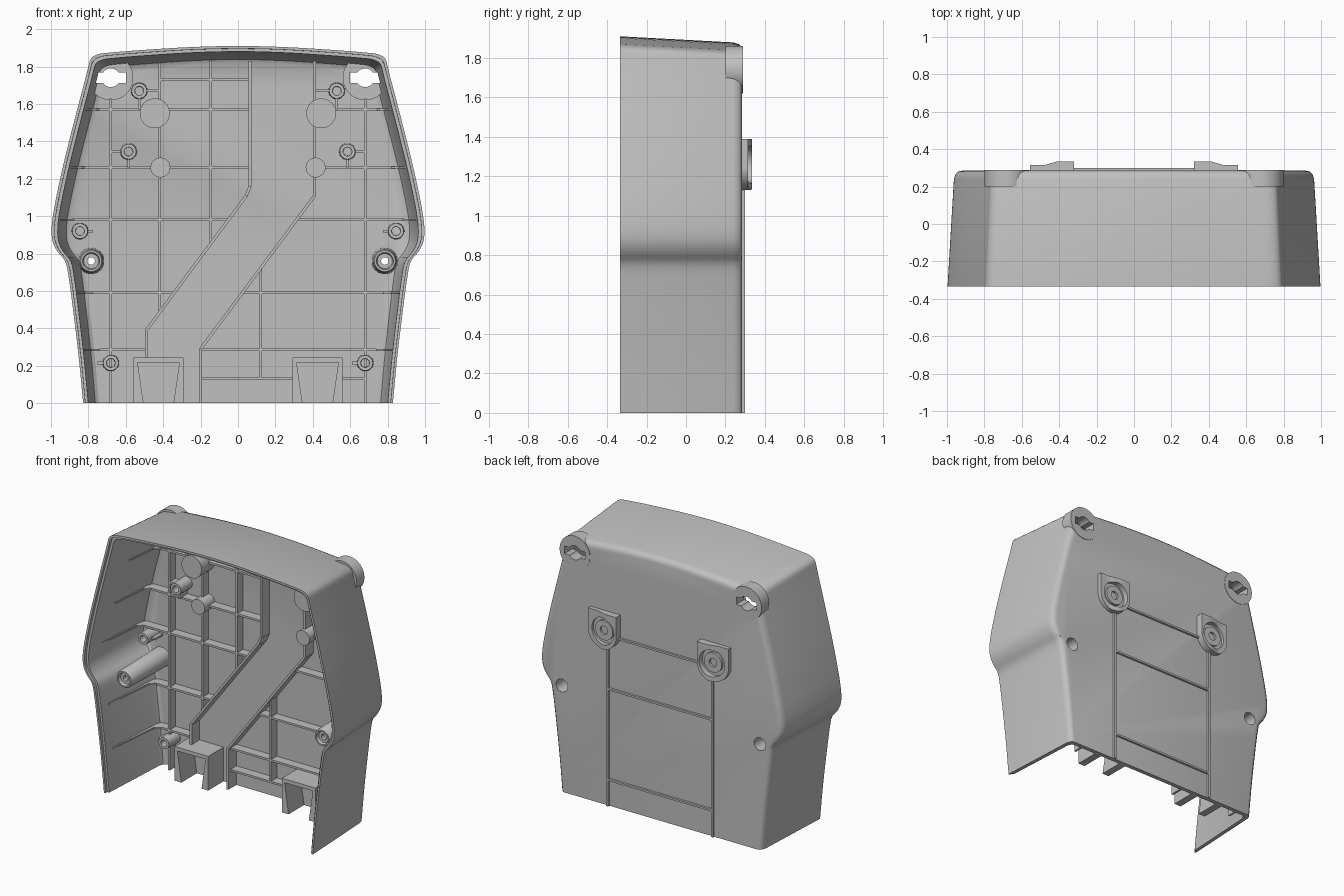
import bpy, bmesh, math
from mathutils import Vector

if "Cube" in bpy.data.objects:
    bpy.data.objects.remove(bpy.data.objects["Cube"])

grey = bpy.data.materials.new("housing grey")
grey.diffuse_color = (0.53, 0.53, 0.53, 1)
grey.use_nodes = True
grey.node_tree.nodes["Principled BSDF"].inputs["Base Color"].default_value = grey.diffuse_color


def finish(name, bm):
    bmesh.ops.recalc_face_normals(bm, faces=bm.faces)
    me = bpy.data.meshes.new(name)
    bm.to_mesh(me)
    bm.free()
    me.materials.append(grey)
    ob = bpy.data.objects.new(name, me)
    bpy.context.collection.objects.link(ob)
    return ob


def prism(name, pts, a, b, axis="y"):
    """Extrude a polygon: xz points along y, or xy points along z."""
    bm = bmesh.new()
    put = (lambda p, t: (p[0], t, p[1])) if axis == "y" else (lambda p, t: (p[0], p[1], t))
    lo = [bm.verts.new(put(p, a)) for p in pts]
    hi = [bm.verts.new(put(p, b)) for p in pts]
    bm.faces.new(lo)
    bm.faces.new(hi)
    for i in range(len(pts)):
        j = (i + 1) % len(pts)
        bm.faces.new((lo[i], lo[j], hi[j], hi[i]))
    return finish(name, bm)


def circle(x, z, r, n=32, a0=0, a1=2 * math.pi):
    return [(x + r * math.cos(a0 + (a1 - a0) * i / n), z + r * math.sin(a0 + (a1 - a0) * i / n))
            for i in range(n)]


def lathe(name, x, z, prof, n=32):
    """Revolve a closed (radius, y) profile about a y-parallel axis."""
    bm = bmesh.new()
    rings = [[bm.verts.new((px, y, pz)) for px, pz in circle(x, z, r, n)] for r, y in prof]
    for k in range(len(prof)):
        a, b = rings[k], rings[(k + 1) % len(prof)]
        for i in range(n):
            j = (i + 1) % n
            bm.faces.new((a[i], a[j], b[j], b[i]))
    return finish(name, bm)


def boolean(ob, cutter, op="DIFFERENCE", keep=False):
    """Apply a boolean; a result that lost most of the part is rejected."""
    before = sum(p.area for p in ob.data.polygons)
    for solver in ("EXACT", "MANIFOLD", "FLOAT"):
        m = ob.modifiers.new("cut", "BOOLEAN")
        m.object, m.operation, m.solver = cutter, op, solver
        dg = bpy.context.evaluated_depsgraph_get()
        me = bpy.data.meshes.new_from_object(ob.evaluated_get(dg))
        ob.modifiers.clear()
        if sum(p.area for p in me.polygons) > 0.6 * before:
            ob.data = me
            break
    if not keep:
        bpy.data.objects.remove(cutter)


def rib(p, q, y0=0.19, t=0.014, name="rib"):
    a, b = Vector(p), Vector(q)
    d = (b - a).normalized()
    n = Vector((-d.y, d.x)) * t / 2
    return prism(name, [a + n, b + n, b - n, a - n], y0, 0.262)


# Half outline of the housing, from bottom right up to top centre
key = [(0.828, 0), (0.852, 0.25), (0.882, 0.5), (0.908, 0.69), (0.925, 0.76), (0.965, 0.81),
       (0.99, 0.86), (0.997, 0.92), (0.99, 1.0), (0.97, 1.11), (0.928, 1.30), (0.858, 1.577),
       (0.815, 1.74), (0.80, 1.80), (0.785, 1.845), (0.75, 1.865), (0.70, 1.873), (0.5, 1.889),
       (0.25, 1.904), (0, 1.91)]
half = []
for i in range(len(key) - 1):
    p0, p1, p2 = Vector(key[max(i - 1, 0)]), Vector(key[i]), Vector(key[i + 1])
    p3 = Vector(key[i + 2]) if i + 2 < len(key) else Vector((-key[i][0], key[i][1]))
    l = (p2 - p1).length
    m1 = (p2 - p0).normalized() * l
    m2 = (p3 - p1).normalized() * l
    for k in range(3):
        t = k / 3
        half.append(p1 * (2*t**3 - 3*t*t + 1) + m1 * (t**3 - 2*t*t + t)
                    + p2 * (3*t*t - 2*t**3) + m2 * (t**3 - t*t))
outline = half + [Vector((0, 1.91))] + [Vector((-p.x, p.y)) for p in reversed(half)]


def inset(d):
    """Shrink sideways everywhere and downwards towards the top."""
    return [(p.x * (1 - 1.1 * d), p.y - d * min(1, max(0, (p.y - 0.9) / 0.9))) for p in outline]


def half_width(z):
    for a, b in zip(key, key[1:]):
        if a[1] <= z <= b[1]:
            return a[0] + (b[0] - a[0]) * (z - a[1]) / (b[1] - a[1])


# Shell: outer skin, stepped rim, inner skin; open at front and bottom
sections = [(0.285, 0.072), (0.281, 0.054), (0.268, 0.040), (0.24, 0.031), (-0.335, 0),
            (-0.335, 0.014), (-0.315, 0.0145), (-0.315, 0.03), (0.215, 0.062), (0.243, 0.072),
            (0.255, 0.092)]
bm = bmesh.new()
rows = [[bm.verts.new((x, y, z)) for x, z in inset(d)] for y, d in sections]
for a, b in zip(rows, rows[1:]):
    for i in range(len(a) - 1):
        bm.faces.new((a[i], a[i + 1], b[i + 1], b[i]))
bm.faces.new(rows[0])
bm.faces.new(rows[-1])
bm.faces.new([r[0] for r in rows] + [r[-1] for r in reversed(rows)])
shell = finish("housing_shell", bm)

for s in (-1, 1):
    # Corner hanging bosses with slotted keyholes
    kx, kz = s * 0.68, 1.74
    boss = prism("corner_boss", circle(kx, kz, 0.12, 48), 0.20, 0.288)
    slot = [(kx - 0.08, kz - 0.027), (kx + 0.08, kz - 0.027), (kx + 0.08, kz + 0.027), (kx - 0.08, kz + 0.027)]
    for pts in (slot, circle(kx, kz, 0.05)):
        cutter = prism("cutter", pts, 0.1, 0.4)
        boolean(shell, cutter, keep=True)
        boolean(boss, cutter)
    # Long screw tubes, counterbored from the back
    tx, tz = s * 0.785, 0.76
    boolean(shell, prism("cutter", circle(tx, tz, 0.048), 0.2, 0.4))
    lathe("screw_tube", tx, tz, [(0.07, 0.262), (0.062, -0.16), (0.056, -0.17), (0.046, -0.17),
          (0.04, -0.15), (0.02, -0.15), (0.02, -0.12), (0.04, -0.12), (0.046, 0.284), (0.05, 0.284)])
    # Small hollow pegs with a stub rib
    for px, pz, dx, dz in ((0.528, 1.67, 0, -0.1), (0.585, 1.345, 0, -0.085),
                           (0.845, 0.92, -0.07, 0), (0.68, 0.215, -0.07 * s, 0)):
        lathe("peg", s * px, pz, [(0.045, 0.262), (0.041, 0.13), (0.024, 0.13), (0.022, 0.25)], 20)
        e = 0.04 / math.hypot(dx, dz)
        # the lowest pegs point the same way on both sides
        rib((s * (px + dx * e), pz + dz * e), (s * (px + dx), pz + dz), 0.17, name="peg_rib")
    rib((s * 0.625, 1.345), (s * 0.68, 1.345), name="peg_rib")
    rib((s * 0.415, 1.67), (s * 0.49, 1.67), name="peg_rib")
    # Solid round pads
    prism("large_pad", circle(s * 0.445, 1.55, 0.08), 0.11, 0.262)
    prism("small_pad", circle(s * 0.415, 1.26, 0.053), 0.14, 0.262)
    # Ribs running along the side walls
    for z in (0.285, 0.59, 0.98, 1.26, 1.57):
        w = half_width(z)
        prism("side_rib", [(s * (w - a), y) for a, y in ((0.025, -0.24), (0.038, -0.24), (0.075, 0.16),
              (0.13, 0.20), (0.13, 0.262), (0.06, 0.262))], z - 0.006, z + 0.006, "z")
    # Bottom latch blocks with a tapered slot
    c = s * 0.425
    prism("latch_block", [(c + a, z) for a, z in ((-0.133, 0), (-0.133, 0.245), (0.133, 0.245), (0.133, 0),
          (0.08, 0), (0.112, 0.218), (-0.112, 0.218), (-0.08, 0))], 0.08, 0.262)
    # Rear hook mounts: stepped shield plate, round recess and collar
    mount = prism("hook_mount", [(s * x, y) for x, y in ((0.32, 0.28), (0.32, 0.335), (0.41, 0.335),
                  (0.48, 0.315), (0.556, 0.315), (0.556, 0.28))], 1.10, 1.39, "z")
    shield = [(s * 0.438 + 0.119, 1.40), (s * 0.438 - 0.119, 1.40)]
    shield += circle(s * 0.438, 1.25, 0.119, 24, math.pi, 2 * math.pi) + [(s * 0.438 + 0.119, 1.25)]
    boolean(mount, prism("cutter", shield, 0.2, 0.4), "INTERSECT")
    boolean(mount, prism("cutter", circle(s * 0.432, 1.26, 0.095), 0.296, 0.4))
    lathe("hook_collar", s * 0.432, 1.26, [(0.07, 0.29), (0.07, 0.312), (0.03, 0.312), (0.03, 0.29)])
    # Raised vertical rails on the back
    prism("back_rail", [(s * 0.415 - 0.008, 0), (s * 0.415 + 0.008, 0), (s * 0.415 + 0.008, 1.16),
          (s * 0.415 - 0.008, 1.16)], 0.28, 0.30)

# Raised cross rails on the back
for z in (0.19, 0.84, 1.22):
    w = 0.415 if z < 1 else 0.33
    prism("back_cross_rail", [(-w, z - 0.007), (w, z - 0.007), (w, z + 0.007), (-w, z + 0.007)], 0.28, 0.30)

# Slanted cable channel walls
for path in ([(0.065, 1.83), (0.065, 1.16), (0.045, 1.11), (-0.49, 0.39), (-0.49, 0.24)],
             [(0.41, 1.83), (0.41, 1.11), (-0.2, 0.29), (-0.2, 0)]):
    for a, b in zip(path, path[1:]):
        rib(a, b, 0.165, 0.016, "channel_wall")

# Vertical stiffening ribs: x, low z, high z
for x, a, b in ((-0.68, 0, 1.63), (0.68, 0, 1.63), (-0.418, 0.49, 1.82), (-0.145, 0.86, 1.83),
                (0.122, 0.13, 0.72)):
    rib((x, a), (x, b))

# Horizontal stiffening ribs: z, low x, high x
for z, a, b in ((1.73, -0.418, 0.065), (1.57, -0.76, 0.065), (1.57, 0.41, 0.76), (1.26, -0.84, 0.065),
                (1.26, 0.41, 0.84), (0.98, -0.89, -0.05), (0.98, 0.31, 0.89), (0.59, -0.80, -0.34),
                (0.59, 0.02, 0.80), (0.285, -0.74, -0.49), (0.285, -0.2, 0.74), (0.13, -0.2, 0.30),
                (0.13, 0.55, 0.68)):
    rib((a, z), (b, z))

# Smooth curved faces, keep edges crisp
bpy.ops.object.select_all(action="SELECT")
bpy.context.view_layer.objects.active = shell
bpy.ops.object.shade_smooth_by_angle(angle=math.radians(32))
